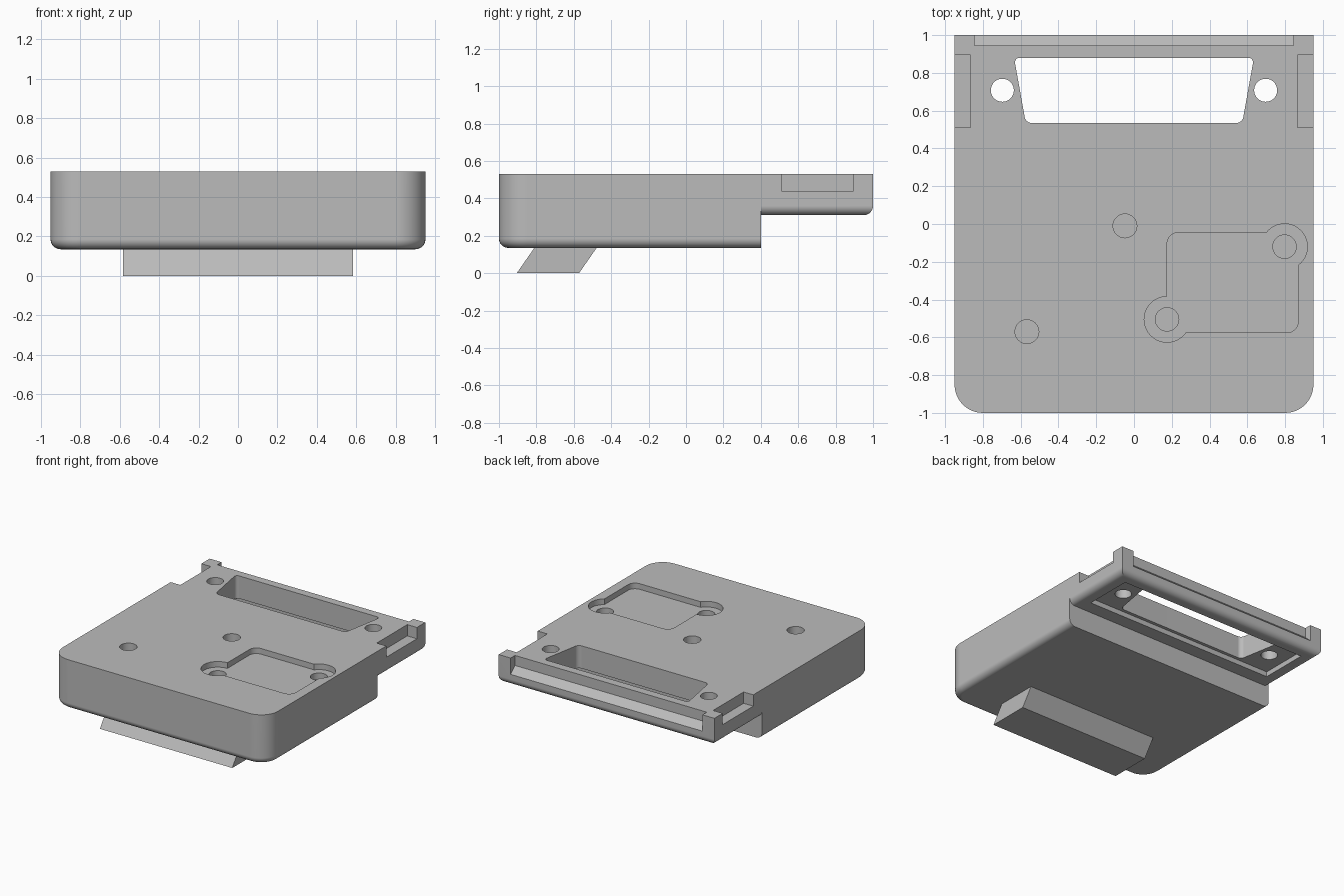
import bpy, bmesh, math
from mathutils import Vector

cube = bpy.data.objects.get("Cube")
if cube:
    bpy.data.objects.remove(cube, do_unlink=True)

# One plain grey for the whole housing
grey = bpy.data.materials.new("plain grey")
grey.use_nodes = True
COLOUR = (0.5, 0.5, 0.5, 1)
grey.diffuse_color = COLOUR
grey.node_tree.nodes["Principled BSDF"].inputs["Base Color"].default_value = COLOUR

W, TOP, FLOOR, DECK, STEP = 0.95, 0.53, 0.135, 0.31, 0.4
ABOVE = TOP + 0.1


def bevel(bm, rule, radius, segments):
    """Round every edge whose two end points satisfy the rule."""
    edges = [e for e in bm.edges if rule(e.verts[0].co, e.verts[1].co)]
    bmesh.ops.bevel(bm, geom=edges, offset=radius, offset_type='OFFSET',
                    segments=segments, profile=0.5, affect='EDGES', clamp_overlap=True)


def prism(name, pts, lo, hi, axis='z', radius=0, rounding=()):
    """Extrude an outline along z (x, y points) or x (y, z points)."""
    bm = bmesh.new()
    place = (lambda a, b, h: (a, b, h)) if axis == 'z' else (lambda a, b, h: (h, a, b))
    face = bm.faces.new([bm.verts.new(place(a, b, lo)) for a, b in pts])
    ext = bmesh.ops.extrude_face_region(bm, geom=[face])
    shift = Vector(place(0, 0, hi - lo))
    bmesh.ops.translate(bm, vec=shift, verts=[v for v in ext["geom"] if isinstance(v, bmesh.types.BMVert)])
    bmesh.ops.recalc_face_normals(bm, faces=bm.faces[:])
    if radius:
        bevel(bm, lambda p, q: abs(p.z - q.z) > 0.01, radius, 8)
    for rule, r, segments in rounding:
        bevel(bm, rule, r, segments)
    mesh = bpy.data.meshes.new(name)
    bm.to_mesh(mesh)
    bm.free()
    mesh.materials.append(grey)
    obj = bpy.data.objects.new(name, mesh)
    bpy.context.collection.objects.link(obj)
    return obj


def rect(x0, x1, y0, y1):
    return [(x0, y0), (x1, y0), (x1, y1), (x0, y1)]


def disc(x, y, r, n=40):
    return [(x + r * math.cos(math.tau * i / n), y + r * math.sin(math.tau * i / n)) for i in range(n)]


def combine(target, tool, operation='DIFFERENCE'):
    """Apply a boolean and discard the tool."""
    tool.hide_render = True
    mod = target.modifiers.new("boolean", 'BOOLEAN')
    mod.operation, mod.solver, mod.object = operation, 'EXACT', tool
    bpy.context.view_layer.objects.active = target
    bpy.ops.object.modifier_apply(modifier=mod.name)
    bpy.data.objects.remove(tool, do_unlink=True)


# Deep front block: rounded front corners, then rounded lower rim
front_corner = lambda p, q: abs(p.z - q.z) > 0.1 and max(p.y, q.y) < -0.9
low_rim = lambda p, q: max(p.z, q.z) < FLOOR + 0.001 and min(p.y, q.y) < STEP - 0.01
body = prism("housing", rect(-W, W, -1, STEP), FLOOR, TOP,
             rounding=[(front_corner, 0.15, 12), (low_rim, 0.05, 6)])

# Thin rear deck joined to the block
deck_rim = lambda p, q: max(p.z, q.z) < DECK + 0.001 and max(p.y, q.y) > 0.9
deck = prism("rear_deck", rect(-W, W, STEP - 0.1, 1), DECK, TOP, rounding=[(deck_rim, 0.05, 6)])
combine(body, deck, 'UNION')

# Connector opening with its flange recess underneath
combine(body, prism("flange_recess", rect(-0.84, 0.84, 0.51, 0.9), 0.2, DECK + 0.04))
combine(body, prism("connector_opening", [(-0.573, 0.535), (0.573, 0.535), (0.635, 0.88), (-0.635, 0.88)],
                    0.2, ABOVE, radius=0.03))

# Rear edge notch with a sloping floor
combine(body, prism("rear_notch", [(0.945, ABOVE), (0.945, 0.45), (1.055, 0.35), (1.055, ABOVE)],
                    -0.845, 0.845, 'x'))

# Side notches and screw holes, mirrored
for side in (-1, 1):
    combine(body, prism("side_notch", rect(*sorted((side * 0.865, side * 1.05)), 0.51, 0.895), 0.44, ABOVE))
    combine(body, prism("screw_hole", disc(side * 0.697, 0.708, 0.061), 0.2, ABOVE))

# Shallow pocket on the top with two round lobes
POCKET = TOP - 0.045
lobes = [(0.797, -0.12), (0.175, -0.505)]
pocket = prism("pocket", rect(0.175, 0.87, -0.575, -0.045), POCKET, ABOVE, radius=0.06)
for x, y in lobes:
    combine(pocket, prism("lobe", disc(x, y, 0.121), POCKET, ABOVE), 'UNION')
combine(body, pocket)

# Blind round holes
for x, y in lobes:
    combine(body, prism("pocket_hole", disc(x, y, 0.062), POCKET - 0.05, ABOVE))
for x, y in [(-0.567, -0.57), (-0.048, -0.01)]:
    combine(body, prism("top_hole", disc(x, y, 0.063), TOP - 0.06, ABOVE))

# Slanted foot under the front
foot = prism("slanted_foot", [(-0.905, 0), (-0.572, 0), (-0.478, FLOOR), (-0.811, FLOOR)], -0.583, 0.583, 'x')

# Smooth the rounded edges, keep the flats flat
bpy.ops.object.select_all(action='DESELECT')
body.select_set(True)
bpy.context.view_layer.objects.active = body
bpy.ops.object.shade_smooth_by_angle(angle=math.radians(30))
weighted = body.modifiers.new("even_shading", 'WEIGHTED_NORMAL')
weighted.keep_sharp = True
